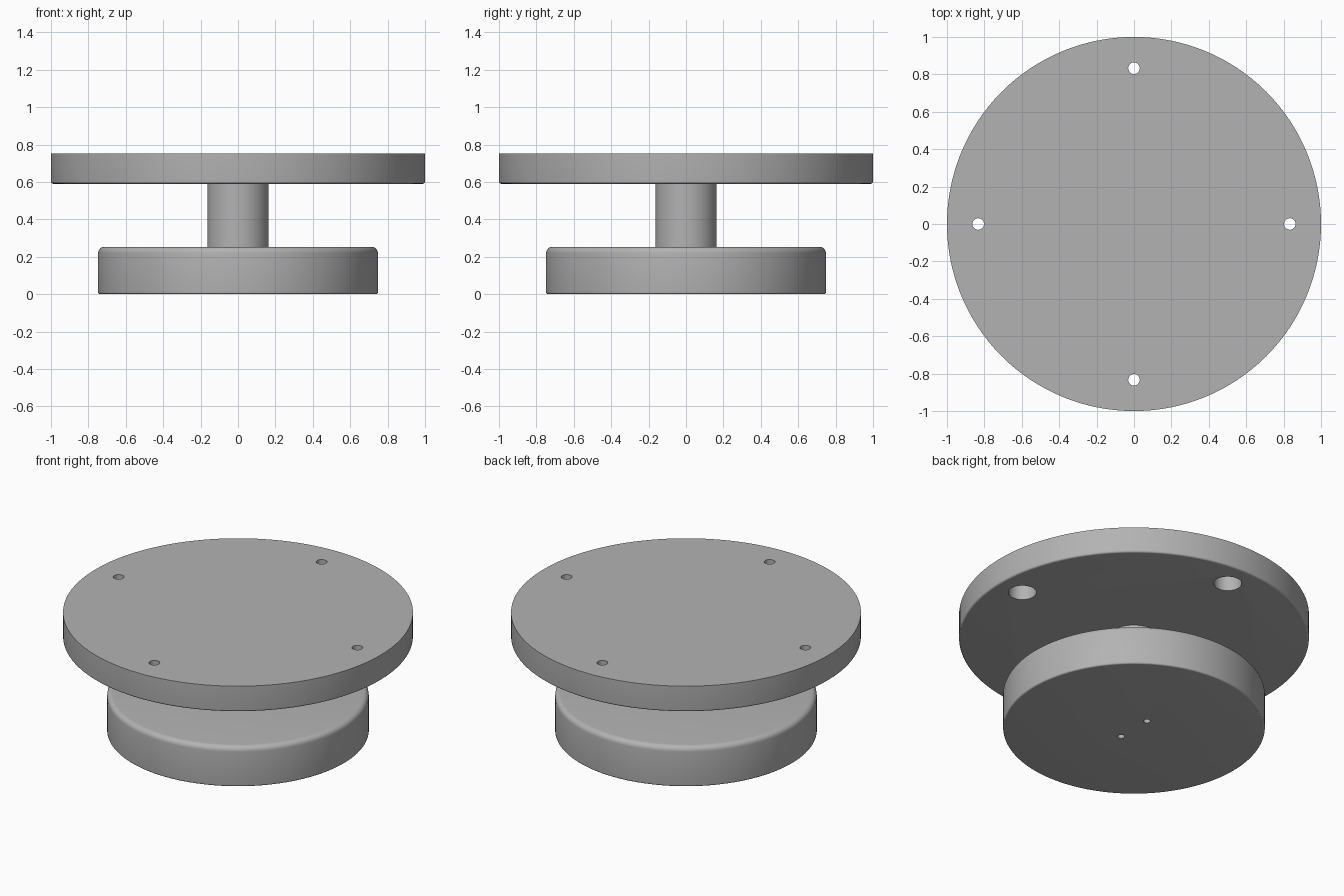
import bpy, bmesh
from math import pi, sin, cos, radians
from mathutils import Matrix, Vector

cube = bpy.data.objects.get("Cube")
if cube:
    bpy.data.objects.remove(cube, do_unlink=True)

# Single satin grey
grey = bpy.data.materials.new("satin_grey")
grey.use_nodes = True
colour = (0.45, 0.45, 0.45, 1)
grey.diffuse_color = colour
grey.node_tree.nodes["Principled BSDF"].inputs["Base Color"].default_value = colour


def new_object(name, bm):
    bmesh.ops.recalc_face_normals(bm, faces=bm.faces)
    mesh = bpy.data.meshes.new(name)
    bm.to_mesh(mesh)
    bm.free()
    mesh.materials.append(grey)
    obj = bpy.data.objects.new(name, mesh)
    bpy.context.collection.objects.link(obj)
    return obj


def arc(cx, cz, r, start, end, steps=6):
    """Quarter-round profile points."""
    angles = [radians(start + (end - start) * i / steps) for i in range(steps + 1)]
    return [(cx + r * cos(a), cz + r * sin(a)) for a in angles]


def lathe(name, profile, sides=128):
    """Revolve an (r, z) profile about z and cap both ends."""
    bm = bmesh.new()
    rings = [[bm.verts.new((r * cos(2 * pi * i / sides), r * sin(2 * pi * i / sides), z))
              for i in range(sides)] for r, z in profile]
    for low, high in zip(rings, rings[1:]):
        for i in range(sides):
            j = (i + 1) % sides
            bm.faces.new((low[i], low[j], high[j], high[i]))
    bm.faces.new(rings[0][::-1])
    bm.faces.new(rings[-1])
    return new_object(name, bm)


def drill(target, x, y, radius, z0, z1):
    """Cut a round vertical hole."""
    bm = bmesh.new()
    bmesh.ops.create_cone(bm, cap_ends=True, segments=32, radius1=radius, radius2=radius,
                          depth=z1 - z0,
                          matrix=Matrix.Translation(Vector((x, y, (z0 + z1) / 2))))
    cutter = new_object("hole_cutter", bm)
    cutter.hide_render = True
    mod = target.modifiers.new("hole", 'BOOLEAN')
    mod.operation = 'DIFFERENCE'
    mod.solver = 'EXACT'
    mod.object = cutter
    bpy.context.view_layer.objects.active = target
    bpy.ops.object.modifier_apply(modifier=mod.name)
    bpy.data.objects.remove(cutter, do_unlink=True)


# Base puck: small round below, larger round above
base = lathe("base_puck", arc(0.738, 0.01, 0.01, -90, 0) + arc(0.716, 0.22, 0.032, 0, 90))

# Central stem
stem = lathe("stem", [(0.164, 0.24), (0.164, 0.6)], 64)

# Mounting flange: rounded lower rim, crisp top
flange = lathe("mounting_flange", arc(0.988, 0.602, 0.012, -90, 0) + [(1, 0.752)])

# Counterbored screw holes around the flange
for k in range(4):
    x, y = 0.833 * cos(k * pi / 2), 0.833 * sin(k * pi / 2)
    drill(flange, x, y, 0.08, 0.5, 0.7)
    drill(flange, x, y, 0.031, 0.65, 0.85)

# Pair of pin holes under the base
for side in (-1, 1):
    drill(base, 0, side * 0.115, 0.02, -0.1, 0.12)

# Smooth curved walls, sharp rims
for obj in (base, stem, flange):
    bpy.ops.object.select_all(action='DESELECT')
    obj.select_set(True)
    bpy.context.view_layer.objects.active = obj
    bpy.ops.object.shade_smooth_by_angle(angle=radians(30))
